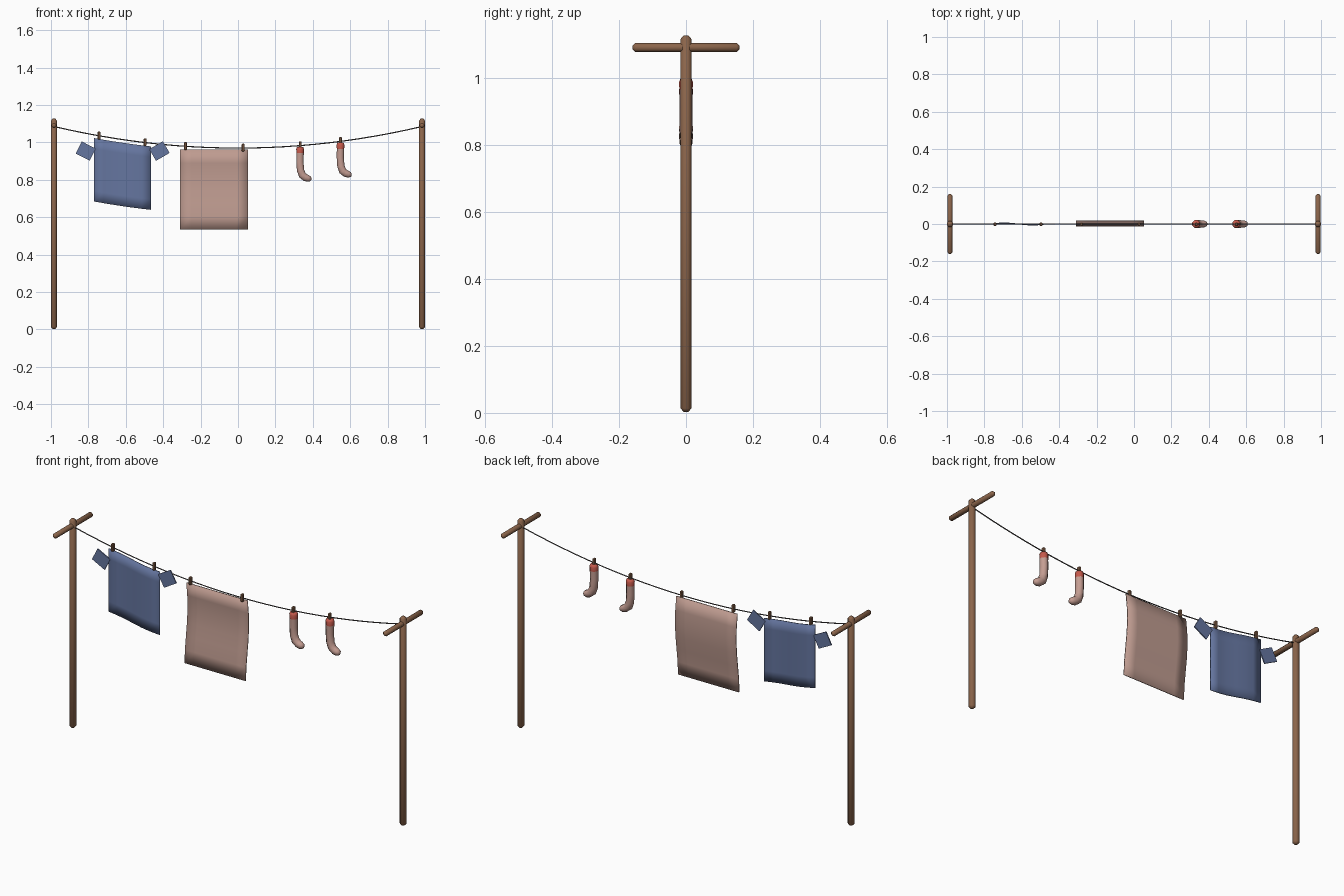
import bpy, bmesh, math
from mathutils import Vector, Matrix

old = bpy.data.objects.get("Cube")
if old:
    bpy.data.objects.remove(old, do_unlink=True)


def material(name, r, g, b):
    m = bpy.data.materials.new(name)
    m.diffuse_color = (r, g, b, 1)
    m.use_nodes = True
    m.node_tree.nodes["Principled BSDF"].inputs["Base Color"].default_value = (r, g, b, 1)
    return m


WOOD = material("brown wood", 0.26, 0.13, 0.07)
ROPE = material("dark rope", 0.10, 0.09, 0.09)
BLUE = material("blue cloth", 0.13, 0.18, 0.35)
PINK = material("dusty pink cloth", 0.52, 0.33, 0.28)
SOCK = material("pale pink knit", 0.56, 0.34, 0.29)
RED = material("red cuff", 0.56, 0.10, 0.07)


def finish(name, bm, mats, smooth=True):
    bmesh.ops.recalc_face_normals(bm, faces=bm.faces)
    me = bpy.data.meshes.new(name)
    bm.to_mesh(me)
    bm.free()
    for m in mats:
        me.materials.append(m)
    for p in me.polygons:
        p.use_smooth = smooth
    ob = bpy.data.objects.new(name, me)
    bpy.context.collection.objects.link(ob)
    return ob


def tube(name, path, radii, sides, mats, side=(0, 1, 0), cuff=0):
    """Sweep a ring along a path; the first `cuff` bands use the second material."""
    bm = bmesh.new()
    pts = [Vector(p) for p in path]
    side = Vector(side)
    rings = []
    for i, p in enumerate(pts):
        along = (pts[min(i + 1, len(pts) - 1)] - pts[max(i - 1, 0)]).normalized()
        other = along.cross(side)
        ring = []
        for k in range(sides):
            a = 2 * math.pi * (k + 0.5) / sides
            ring.append(bm.verts.new(p + radii[i] * (side * math.cos(a) + other * math.sin(a))))
        rings.append(ring)
    for i in range(len(rings) - 1):
        for k in range(sides):
            j = (k + 1) % sides
            f = bm.faces.new((rings[i][k], rings[i][j], rings[i + 1][j], rings[i + 1][k]))
            f.material_index = 1 if i < cuff else 0
    bm.faces.new(rings[0]).material_index = 1 if cuff else 0
    bm.faces.new(rings[-1])
    return finish(name, bm, mats)


def beam(name, start, end, r, side):
    """Round timber with chamfered ends."""
    a, b = Vector(start), Vector(end)
    c = (b - a).normalized() * r * 0.6
    return tube(name, [a, a + c, b - c, b], [r * 0.45, r, r, r * 0.45], 8, [WOOD], side)


def rope_z(x):
    return 0.97 + 0.119 * x * x


def cloth(name, x0, x1, top, height, sway, mat, n=6, thick=0.005):
    """Thin hanging sheet with one closed, softly shaded surface."""
    bm = bmesh.new()
    bmesh.ops.create_grid(bm, x_segments=n, y_segments=n, size=0.5)
    for v in bm.verts:
        u, t = v.co.x + 0.5, 0.5 - v.co.y
        x = x0 + (x1 - x0) * u
        v.co = (x, sway(u, t) - thick / 2, top(x) - height * t)
    res = bmesh.ops.extrude_face_region(bm, geom=bm.faces[:] + bm.edges[:], use_keep_orig=True)
    for v in res["geom"]:
        if isinstance(v, bmesh.types.BMVert):
            v.co.y += thick
    return finish(name, bm, [mat])


def block(name, centre, size, mat, tilt=0, bevel=0):
    bm = bmesh.new()
    bmesh.ops.create_cube(bm, size=1, matrix=Matrix.Diagonal((*size, 1)))
    if bevel:
        bmesh.ops.bevel(bm, geom=bm.edges[:], offset=bevel, segments=1, affect='EDGES')
    bmesh.ops.transform(bm, verts=bm.verts,
                        matrix=Matrix.Translation(centre) @ Matrix.Rotation(tilt, 4, 'Y'))
    return finish(name, bm, [mat], smooth=False)


# Posts with crossbars
for label, sx in (("right", -1), ("left", 1)):
    x = sx * 0.984
    beam(label + "_post", (x, 0, 0.003), (x, 0, 1.127), 0.0172, (0, 1, 0))
    beam(label + "_crossbar", (x, -0.16, 1.091), (x, 0.16, 1.091), 0.0138, (1, 0, 0))

# Sagging line
xs = [-0.984 + 1.968 * i / 24 for i in range(25)]
tube("line", [(x, 0, rope_z(x)) for x in xs], [0.003] * 25, 6, [ROPE])

# Shirt body and sleeves
cloth("shirt_body", -0.77, -0.465, lambda x: rope_z(x) - 0.017, 0.339,
      lambda u, t: 0.005 * math.sin(2 * math.pi * u), BLUE)
for label, x, tilt in (("right", -0.814, 27), ("left", -0.42, -30)):
    block(label + "_sleeve", (x, 0, 0.954), (0.084, 0.006, 0.072), BLUE, math.radians(tilt))

# Towel
cloth("towel", -0.31, 0.053, lambda x: 0.961, 0.427,
      lambda u, t: 0.003 + 0.013 * math.sin(math.pi * (0.05 + 1.45 * t)), PINK)

# Socks: leg, heel bend and rounded toe
leg = [(0, 0), (0, -0.012), (0, -0.033), (-0.001, -0.08), (0.002, -0.125), (0.012, -0.152),
       (0.028, -0.165), (0.044, -0.170), (0.055, -0.171), (0.060, -0.171)]
widths = [0.018, 0.0225, 0.0215, 0.021, 0.021, 0.022, 0.021, 0.019, 0.014, 0.006]
for label, x, z in (("first", 0.332, 0.977), ("second", 0.548, 0.999)):
    tube(label + "_sock", [(x + dx, 0, z + dz) for dx, dz in leg], widths, 8,
         [SOCK, RED], cuff=2)

# Clothes pegs
for i, x in enumerate((-0.743, -0.497, -0.281, 0.027, 0.332, 0.548)):
    block(f"peg_{i + 1}", (x, -0.002, rope_z(x) + 0.002), (0.014, 0.018, 0.042), WOOD, bevel=0.003)
